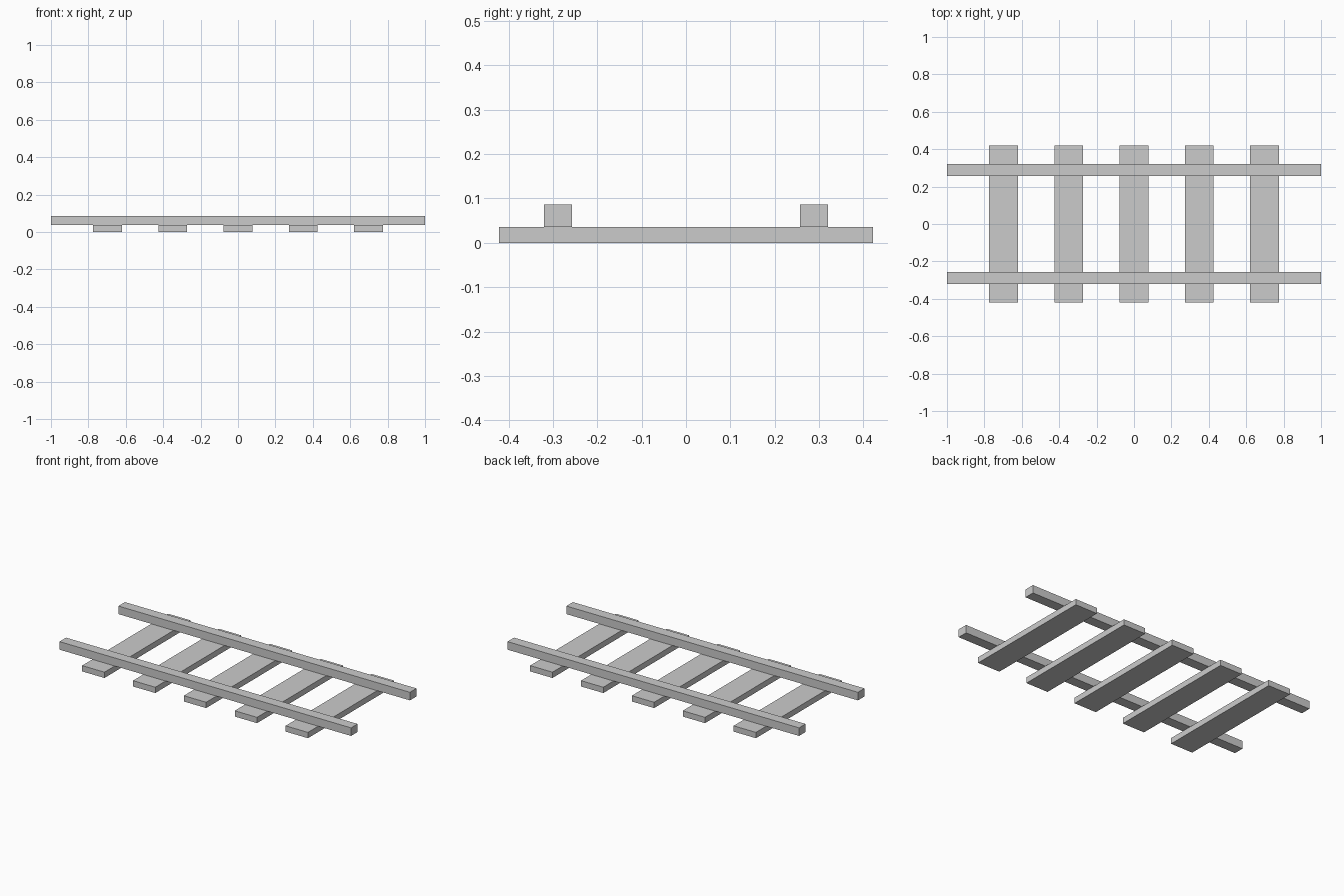
import bpy

if "Cube" in bpy.data.objects:
    bpy.data.objects.remove(bpy.data.objects["Cube"])


def box(name, center, size):
    bpy.ops.mesh.primitive_cube_add(size=1, location=center)
    obj = bpy.context.object
    obj.name = name
    obj.scale = size
    bpy.ops.object.transform_apply(location=False, rotation=False, scale=True)
    return obj


SLEEPER_H = 0.036
RAIL_H = 0.05

# Cross sleepers lying on the ground
for i in range(5):
    box(f"sleeper_{i + 1}", ((i - 2) * 0.349, 0, SLEEPER_H / 2),
        (0.153, 0.842, SLEEPER_H))

# Two rails resting on the sleepers
for side, name in ((-1, "front_rail"), (1, "back_rail")):
    box(name, (0, side * 0.2885, SLEEPER_H + RAIL_H / 2), (2, 0.064, RAIL_H))
